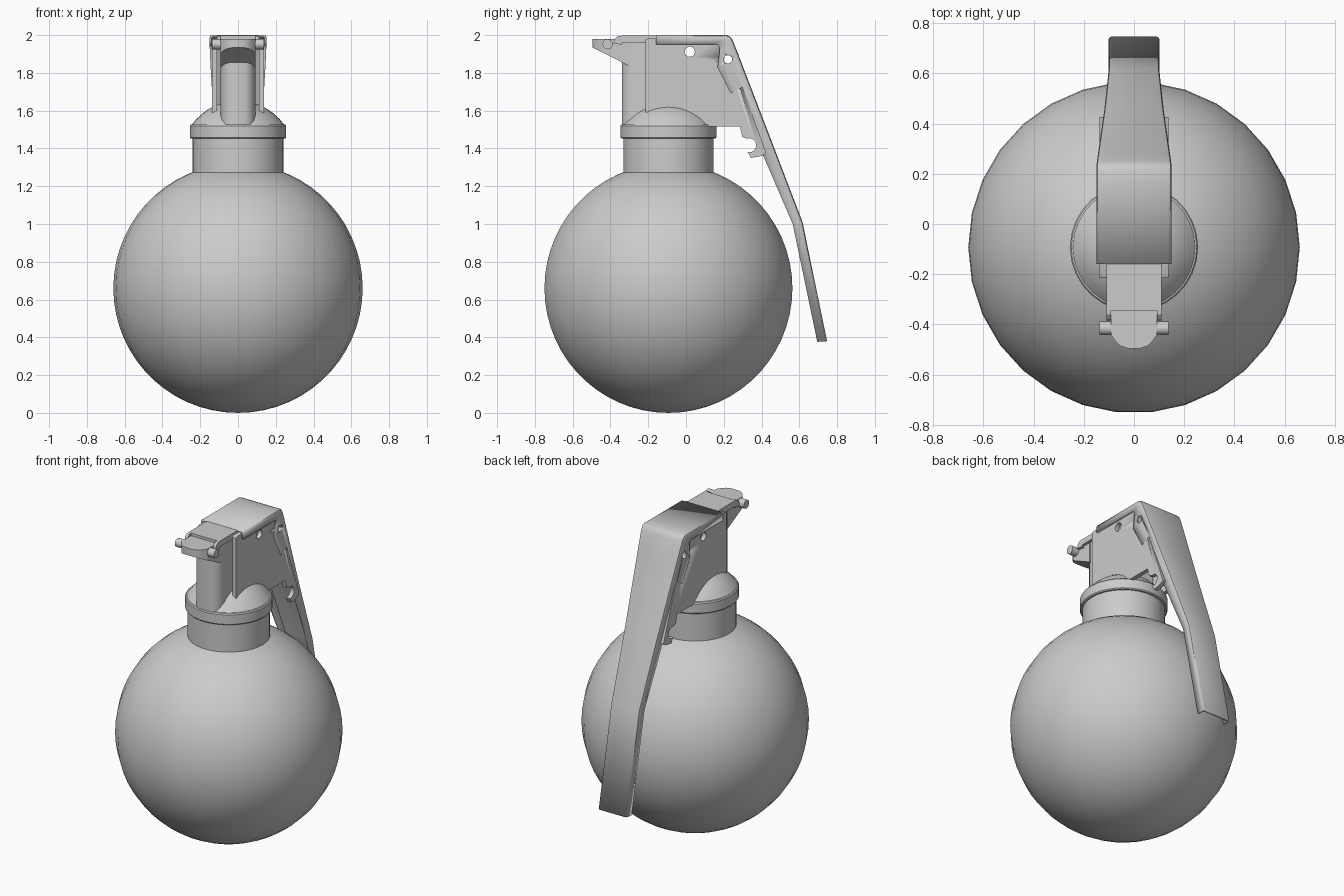
import bpy, bmesh
from math import sin, cos, pi, radians, sqrt

if "Cube" in bpy.data.objects:
    bpy.data.objects.remove(bpy.data.objects["Cube"])

CY = -0.093  # body axis


def finish(name, bm, angle=30):
    bmesh.ops.remove_doubles(bm, verts=bm.verts, dist=1e-5)
    bmesh.ops.recalc_face_normals(bm, faces=bm.faces)
    me = bpy.data.meshes.new(name)
    bm.to_mesh(me)
    bm.free()
    ob = bpy.data.objects.new(name, me)
    bpy.context.collection.objects.link(ob)
    select(ob)
    bpy.ops.object.shade_smooth_by_angle(angle=radians(angle))
    return ob


def select(ob):
    bpy.ops.object.select_all(action='DESELECT')
    ob.select_set(True)
    bpy.context.view_layer.objects.active = ob


def apply_mod(ob, kind, **props):
    select(ob)
    m = ob.modifiers.new(kind, kind)
    for k, v in props.items():
        setattr(m, k, v)
    bpy.ops.object.modifier_apply(modifier=m.name)


def lathe(name, profile, seg=30):
    bm = bmesh.new()
    vs = [bm.verts.new((r, CY, z)) for r, z in profile]
    es = [bm.edges.new(p) for p in zip(vs, vs[1:])]
    bmesh.ops.spin(bm, geom=vs + es, cent=(0, CY, 0), axis=(0, 0, 1),
                   angle=2 * pi, steps=seg, use_merge=True)
    return finish(name, bm)


def loft(name, bottom, top):
    bm = bmesh.new()
    a = [bm.verts.new(p) for p in bottom]
    b = [bm.verts.new(p) for p in top]
    bm.faces.new(a)
    bm.faces.new(b)
    n = len(a)
    for i in range(n):
        j = (i + 1) % n
        bm.faces.new((a[i], a[j], b[j], b[i]))
    return finish(name, bm)


def side_prism(name, yz, x0, x1):
    return loft(name, [(x0, y, z) for y, z in yz], [(x1, y, z) for y, z in yz])


def rod(name, y, z, r, half, seg=16):
    ring = [(y + r * cos(2 * pi * i / seg), z + r * sin(2 * pi * i / seg)) for i in range(seg)]
    return side_prism(name, ring, -half, half)


# Round body
lathe("ball_body", [(0.66 * sin(pi * i / 30), 0.66 - 0.66 * cos(pi * i / 30)) for i in range(31)])

# Neck, collar and domed cap
lathe("neck", [(0, 1.2), (0.24, 1.2), (0.24, 1.46), (0, 1.46)])
dome = [(r, 1.352 + sqrt(0.09 - r * r)) for r in (0.243, 0.22, 0.19, 0.16, 0.13, 0.1, 0.07, 0.035, 0)]
lathe("collar_and_dome", [(0, 1.453), (0.25, 1.453), (0.255, 1.459), (0.255, 1.519), (0.25, 1.526)] + dome)

# Central column with rounded front
plan = [(0.092, 0.06), (0.092, -0.27), (0.085, -0.3), (0.068, -0.325), (0.04, -0.34)]
plan += [(-x, y) for x, y in reversed(plan)]
column = loft("column", [(x, y, 1.5) for x, y in plan], [(x, y, 1.975) for x, y in plan])

# Overhanging head with sloped underside
plan = [(0.092, -0.29), (0.092, -0.44), (0.075, -0.465), (0.055, -0.485), (0.025, -0.495)]
plan += [(-x, y) for x, y in reversed(plan)]
loft("head", [(x, y, 1.937 - 0.505 * (y + 0.5)) for x, y in plan], [(x, y, 1.98) for x, y in plan])

# Cross pin and top cover with its side arms
rod("cross_pin", -0.415, 1.952, 0.027, 0.138)
side_prism("top_cover", [(-0.14, 1.96), (-0.14, 1.997), (-0.345, 1.997), (-0.345, 1.96)], -0.11, 0.11)
arm = [(-0.34, 1.95), (-0.34, 1.997), (-0.36, 1.995), (-0.378, 1.98), (-0.385, 1.955)]
for side, s in (("right", 1), ("left", -1)):
    side_prism("cover_arm_" + side, arm, s * 0.092, s * 0.11)

# Side plates with a round hook notch
notch = [(0.335 + 0.037 * cos(radians(a)), 1.417 + 0.037 * sin(radians(a))) for a in range(110, -111, -20)]
outline = [(-0.215, 1.5), (0.1, 1.515), (0.285, 1.515), (0.298, 1.462)] + notch + [
    (0.33, 1.378), (0.343, 1.35), (0.40, 1.36), (0.425, 1.375), (0.25, 1.86),
    (0.2, 1.96), (0.17, 1.983), (-0.2, 1.983), (-0.215, 1.975)]
plates = [side_prism("side_plate_" + side, outline, s * 0.11, s * 0.137)
          for side, s in (("right", 1), ("left", -1))]

# Lever: tapering channel; each row is outer y, z, inner y, z, half width
stations = [
    (-0.16, 2.0, -0.16, 1.95, 0.15), (0.16, 2.0, 0.15, 1.95, 0.15),
    (0.215, 2.0, 0.168, 1.948, 0.15), (0.236, 1.99, 0.178, 1.935, 0.15),
    (0.25, 1.967, 0.178, 1.915, 0.149), (0.28, 1.89, 0.167, 1.83, 0.145),
    (0.468, 1.40, 0.405, 1.37, 0.118), (0.617, 1.01, 0.565, 1.0, 0.102),
    (0.747, 0.38, 0.695, 0.376, 0.102)]
bm = bmesh.new()
R = 0.014
rows = []
for oy, oz, iy, iz, w in stations:
    # corner points of the channel section, with a softened outer edge
    d = sqrt((oy - iy) ** 2 + (oz - iz) ** 2)
    half = [(w, 1.0), (w, R / d), (w - 0.3 * R, 0.3 * R / d), (w - R, 0.0)]
    sec = half + [(-x, t) for x, t in reversed(half)]
    rows.append([bm.verts.new((x, oy + (iy - oy) * t, oz + (iz - oz) * t)) for x, t in sec])
for a, b in zip(rows, rows[1:]):
    for i in range(len(a) - 1):
        bm.faces.new((a[i], a[i + 1], b[i + 1], b[i]))
lever = finish("lever", bm, 35)
# make the normals face outward so the wall thickens inward
top = max(lever.data.polygons, key=lambda p: p.center.z)
if top.normal.z < 0:
    lever.data.flip_normals()
apply_mod(lever, 'SOLIDIFY', thickness=0.011, offset=-1)

# Drilled pin holes through the lever, plates and column
for y, z, r in ((0.02, 1.912, 0.027), (0.222, 1.872, 0.022)):
    cutter = rod("hole_cutter", y, z, r, 0.3)
    cutter.hide_render = True
    for ob in [lever, column] + plates:
        apply_mod(ob, 'BOOLEAN', object=cutter, operation='DIFFERENCE', solver='EXACT')
    bpy.data.objects.remove(cutter)
